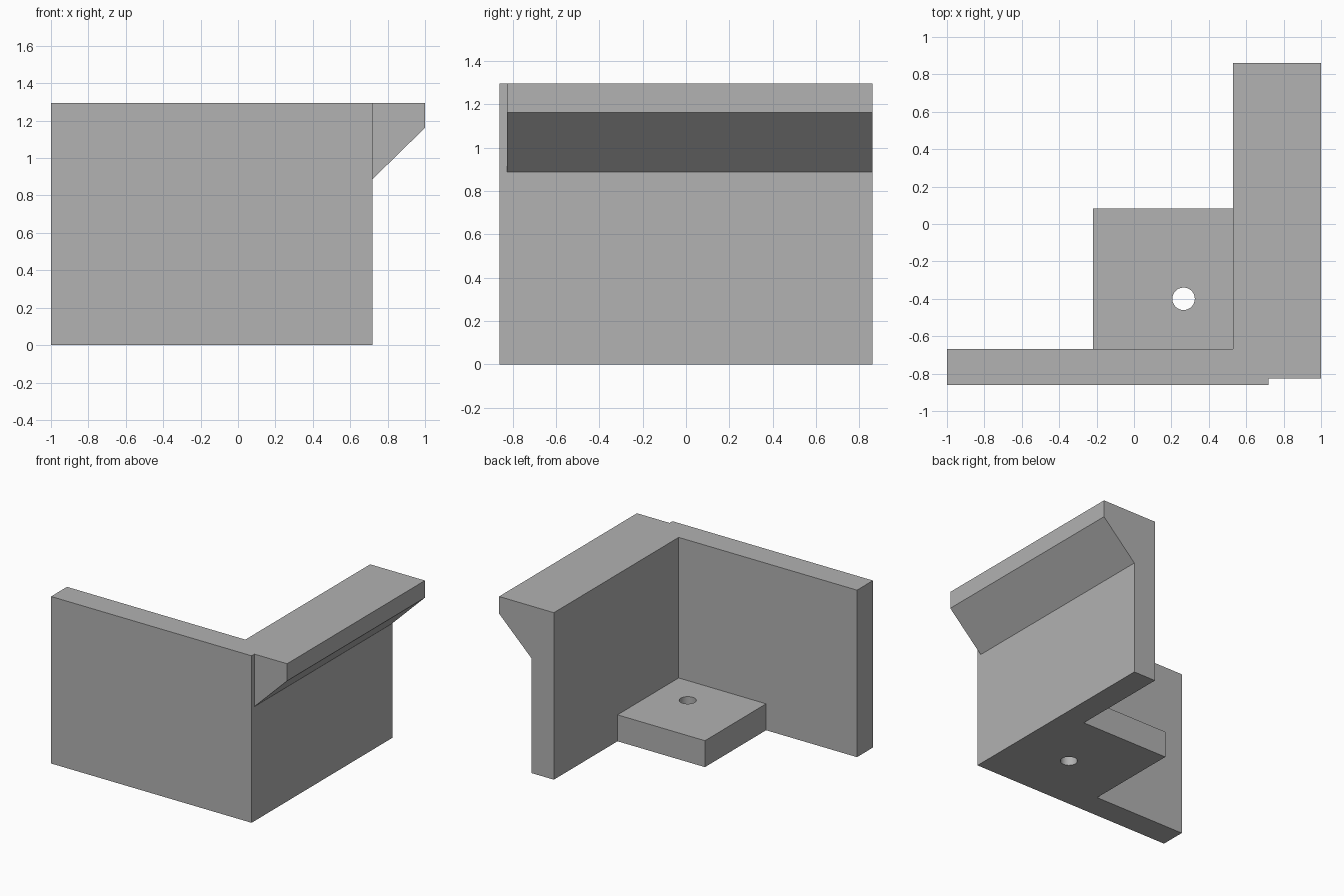
import bpy
import bmesh
from mathutils import Vector

cube = bpy.data.objects.get("Cube")
if cube:
    bpy.data.objects.remove(cube)

HEIGHT = 1.295
BACK = 0.862
INNER_X, OUTER_X = 0.53, 0.72
INNER_Y = -0.667

grey = bpy.data.materials.new("plain grey")
grey.use_nodes = True
grey.diffuse_color = (0.445, 0.445, 0.445, 1)
grey.node_tree.nodes["Principled BSDF"].inputs["Base Color"].default_value = grey.diffuse_color


def prism(name, outline, travel):
    """Solid made by sweeping a flat outline along a vector."""
    bm = bmesh.new()
    face = bm.faces.new([bm.verts.new(p) for p in outline])
    swept = bmesh.ops.extrude_face_region(bm, geom=[face])["geom"]
    bmesh.ops.translate(bm, vec=Vector(travel),
                        verts=[v for v in swept if isinstance(v, bmesh.types.BMVert)])
    bmesh.ops.recalc_face_normals(bm, faces=bm.faces)
    mesh = bpy.data.meshes.new(name)
    bm.to_mesh(mesh)
    bm.free()
    mesh.materials.append(grey)
    obj = bpy.data.objects.new(name, mesh)
    bpy.context.collection.objects.link(obj)
    return obj


def combine(target, tool, operation):
    """Apply a boolean, then discard the tool solid."""
    bpy.context.view_layer.objects.active = target
    mod = target.modifiers.new(tool.name, 'BOOLEAN')
    mod.operation = operation
    mod.solver = 'EXACT'
    mod.object = tool
    bpy.ops.object.modifier_apply(modifier=mod.name)
    bpy.data.objects.remove(tool)


# L-shaped corner walls
plan = [(-1, -BACK), (OUTER_X, -BACK), (OUTER_X, BACK),
        (INNER_X, BACK), (INNER_X, INNER_Y), (-1, INNER_Y)]
bracket = prism("corner_bracket", [(x, y, 0) for x, y in plan], (0, 0, HEIGHT))

# Overhanging ledge with a sloped underside, rooted inside the side wall
ledge_y = -0.827
section = [(0.62, HEIGHT), (1, HEIGHT), (1, 1.162), (OUTER_X, 0.888), (0.62, 0.888)]
ledge = prism("ledge", [(x, ledge_y, z) for x, z in section], (0, BACK - ledge_y, 0))
combine(bracket, ledge, 'UNION')

# Square mounting pad in the inner corner, rooted inside both walls
pad_plan = [(-0.22, -0.75), (0.6, -0.75), (0.6, 0.082), (-0.22, 0.082)]
pad = prism("mounting_pad", [(x, y, 0) for x, y in pad_plan], (0, 0, 0.205))
combine(bracket, pad, 'UNION')

# Screw hole through the pad
bpy.ops.mesh.primitive_cylinder_add(vertices=48, radius=0.06, depth=1,
                                    location=(0.265, -0.4, 0.1))
hole = bpy.context.object
hole.name = "screw_hole"
hole.data.materials.append(grey)
combine(bracket, hole, 'DIFFERENCE')

# Merge leftover seams in flat areas and keep corners crisp
bm = bmesh.new()
bm.from_mesh(bracket.data)
bmesh.ops.remove_doubles(bm, verts=bm.verts, dist=0.0001)
bmesh.ops.dissolve_limit(bm, angle_limit=0.01, verts=bm.verts, edges=bm.edges)
bm.to_mesh(bracket.data)
bm.free()
bpy.ops.object.select_all(action='DESELECT')
bracket.select_set(True)
bpy.context.view_layer.objects.active = bracket
bpy.ops.object.shade_smooth_by_angle(angle=0.5)
